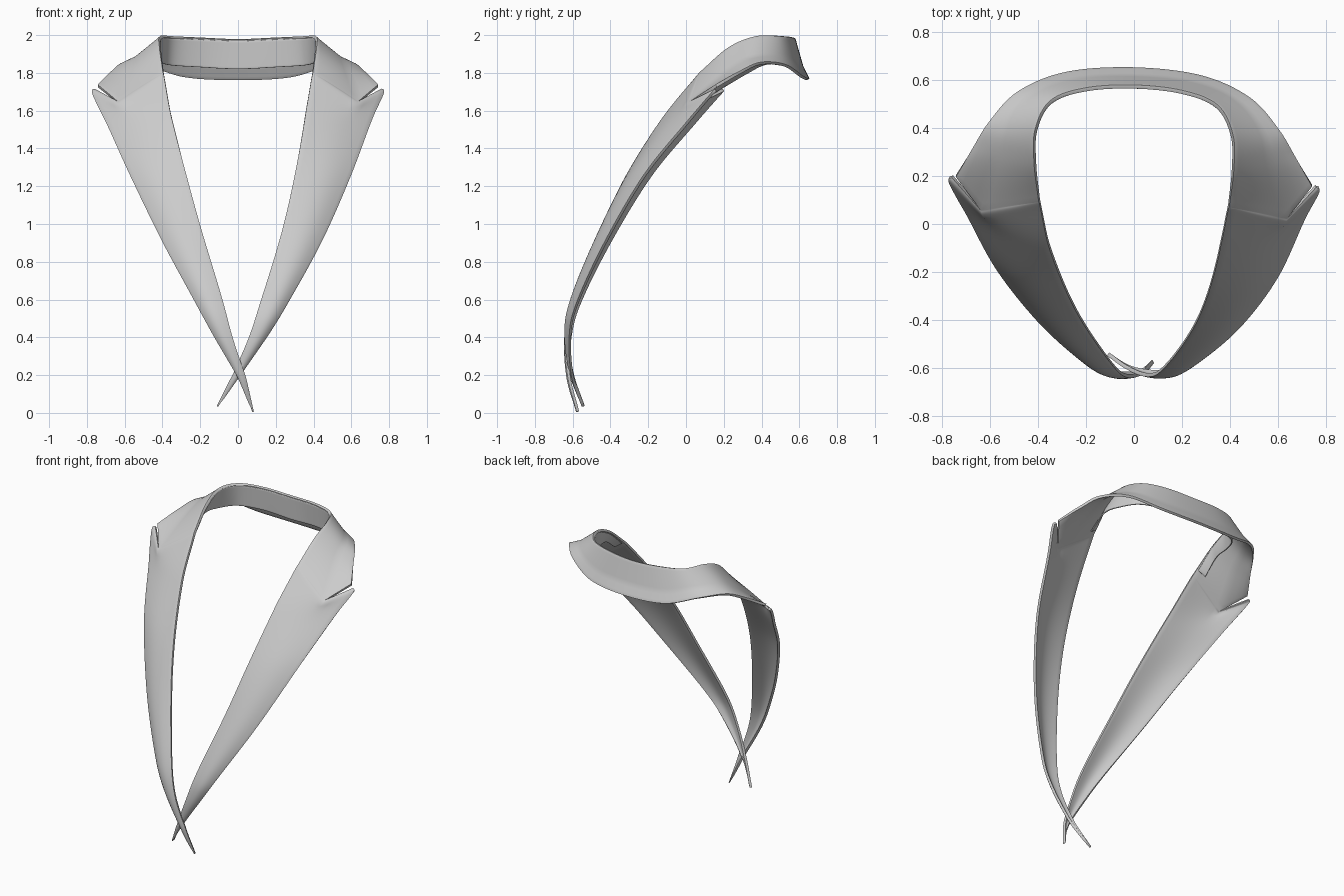
import bpy, bmesh, math
from mathutils import Vector

cube = bpy.data.objects.get("Cube")
if cube:
    bpy.data.objects.remove(cube, do_unlink=True)

# One plain cloth colour
cloth = bpy.data.materials.new("light_grey_cloth")
cloth.use_nodes = True
cloth.diffuse_color = (0.6, 0.6, 0.6, 1)
cloth.node_tree.nodes["Principled BSDF"].inputs["Base Color"].default_value = (0.6, 0.6, 0.6, 1)

MID = 2 / 3     # where the notch sits across the width
STEPS = 8       # subdivisions between guide rows
ACROSS = 12     # subdivisions across the cloth


def catmull(a, b, c, d, t):
    return 0.5 * (2 * b + (c - a) * t + (2 * a - 5 * b + 4 * c - d) * t ** 2
                  + (3 * b - a - 3 * c + d) * t ** 3)


def smooth_path(points):
    """Dense curve through the guide points."""
    pts = [Vector(p) for p in points]
    pts = [2 * pts[0] - pts[1]] + pts + [2 * pts[-1] - pts[-2]]
    path = []
    for i in range(1, len(pts) - 2):
        path += [catmull(*pts[i - 1:i + 3], s / STEPS) for s in range(STEPS)]
    return path + [pts[-2]]


def with_mid(inner, outer, mid=None):
    """Guide row: inner edge, point in the width, outer edge."""
    a, b = Vector(inner), Vector(outer)
    return (a, Vector(mid) if mid else a.lerp(b, MID), b)


def mirrored(p):
    return Vector((-p.x, p.y, p.z))


def skew(p):
    """Slight turn of the whole garment about the vertical."""
    return Vector((p.x, p.y - 0.027 * p.x, p.z))


def sway(side):
    """Small sideways lean of the lapels; the right one crosses in front."""
    def move(p):
        low = max(0, 1 - p.z / 0.5)
        lean = 0.022 * math.sin(math.pi * min(p.z, 1.6) / 1.6)
        return Vector((p.x + lean - 0.017 * max(0, 1 - p.z / 0.2),
                       p.y + 0.013 * side * low, p.z + 0.015 * side * low))
    return move


def add_strip(bm, rows, bulge=Vector(), warp=None):
    """Loft a sheet through the guide rows."""
    edges = [smooth_path(column) for column in zip(*rows)]
    count = len(edges[0])
    grid = []
    for i, (a, m, b) in enumerate(zip(*edges)):
        line = []
        fade = math.sin(math.pi * i / (count - 1))
        for j in range(ACROSS + 1):
            u = j / ACROSS
            p = a.lerp(m, u / MID) if u < MID else m.lerp(b, (u - MID) / (1 - MID))
            p = p + bulge * math.sin(math.pi * u) * fade
            line.append(bm.verts.new(skew(warp(p) if warp else p)))
        grid.append(line)
    for r, s in zip(grid, grid[1:]):
        for j in range(ACROSS):
            bm.faces.new((r[j], r[j + 1], s[j + 1], s[j]))


def finish(bm, name, thickness):
    """Sew shared seams, thicken the cloth and round its rims."""
    bmesh.ops.remove_doubles(bm, verts=bm.verts, dist=0.0003)
    bmesh.ops.recalc_face_normals(bm, faces=bm.faces)
    mesh = bpy.data.meshes.new(name)
    bm.to_mesh(mesh)
    bm.free()
    mesh.materials.append(cloth)
    obj = bpy.data.objects.new(name, mesh)
    bpy.context.collection.objects.link(obj)
    solid = obj.modifiers.new("thickness", "SOLIDIFY")
    solid.thickness = thickness
    solid.offset = 0
    rim = obj.modifiers.new("rounded_rim", "BEVEL")
    rim.width = thickness * 0.35
    rim.segments = 2
    rim.limit_method = "ANGLE"
    rim.angle_limit = math.radians(60)
    bpy.ops.object.select_all(action="DESELECT")
    obj.select_set(True)
    bpy.context.view_layer.objects.active = obj
    for modifier in (solid, rim):
        bpy.ops.object.modifier_apply(modifier=modifier.name)
    bpy.ops.object.shade_smooth_by_angle(angle=math.radians(50))


def both_sides(rows):
    """Continue half a collar around the back of the neck."""
    return rows + [tuple(mirrored(p) for p in row) for row in reversed(rows[:-1])]


# Lapel guide rows from the lower tip up to the notch
notch = (0.637, 0.045, 1.645)
gorge = (0.395, 0.09, 1.80)
lapel_rows = [
    with_mid((-0.094, -0.558, 0.022), (-0.091, -0.56, 0.02)),
    with_mid((-0.03, -0.61, 0.2), (0.003, -0.61, 0.195)),
    with_mid((0.045, -0.63, 0.4), (0.145, -0.61, 0.42)),
    with_mid((0.105, -0.592, 0.6), (0.25, -0.56, 0.6)),
    with_mid((0.21, -0.45, 0.95), (0.42, -0.41, 0.91)),
    with_mid((0.285, -0.305, 1.25), (0.583, -0.2, 1.26)),
    with_mid((0.35, -0.115, 1.55), (0.7, 0.03, 1.54)),
    with_mid((0.388, 0.06, 1.765), (0.768, 0.158, 1.688), (0.622, 0.028, 1.622)),
    with_mid(gorge, (0.757, 0.178, 1.71), notch),
]
bulge = Vector((0.014, -0.02, 0.01))

# Turned down collar, from the notch to the middle of the back
collar_rows = [
    with_mid(gorge, (0.742, 0.18, 1.731), notch),
    with_mid((0.412, 0.24, 1.93), (0.67, 0.30, 1.80), (0.565, 0.265, 1.83)),
    with_mid((0.408, 0.38, 1.988), (0.6, 0.41, 1.85), (0.53, 0.4, 1.885)),
    with_mid((0.345, 0.5, 1.99), (0.48, 0.535, 1.84), (0.425, 0.522, 1.885)),
    with_mid((0.2, 0.555, 1.985), (0.28, 0.62, 1.78), (0.25, 0.592, 1.845)),
    with_mid((0, 0.572, 1.977), (0, 0.646, 1.765), (0, 0.612, 1.835)),
]

# Lapels and collar are sewn together along the gorge, open at the notch
body = bmesh.new()
add_strip(body, lapel_rows, bulge, sway(1))
add_strip(body, [tuple(mirrored(p) for p in row) for row in lapel_rows],
          mirrored(bulge), sway(-1))
add_strip(body, both_sides(collar_rows))
finish(body, "lapels_and_collar", 0.016)

# Inner stand below the fold, tapering down to the lapels
stand_rows = [
    with_mid((0.402, 0.125, 1.812), (0.45, 0.135, 1.778)),
    with_mid((0.412, 0.245, 1.92), (0.44, 0.255, 1.86)),
    with_mid((0.407, 0.38, 1.98), (0.415, 0.385, 1.855)),
    with_mid((0.345, 0.495, 1.983), (0.355, 0.505, 1.84)),
    with_mid((0.2, 0.552, 1.977), (0.2, 0.562, 1.83)),
    with_mid((0, 0.568, 1.97), (0, 0.572, 1.82)),
]
stand = bmesh.new()
add_strip(stand, both_sides(stand_rows))
finish(stand, "collar_stand", 0.008)
